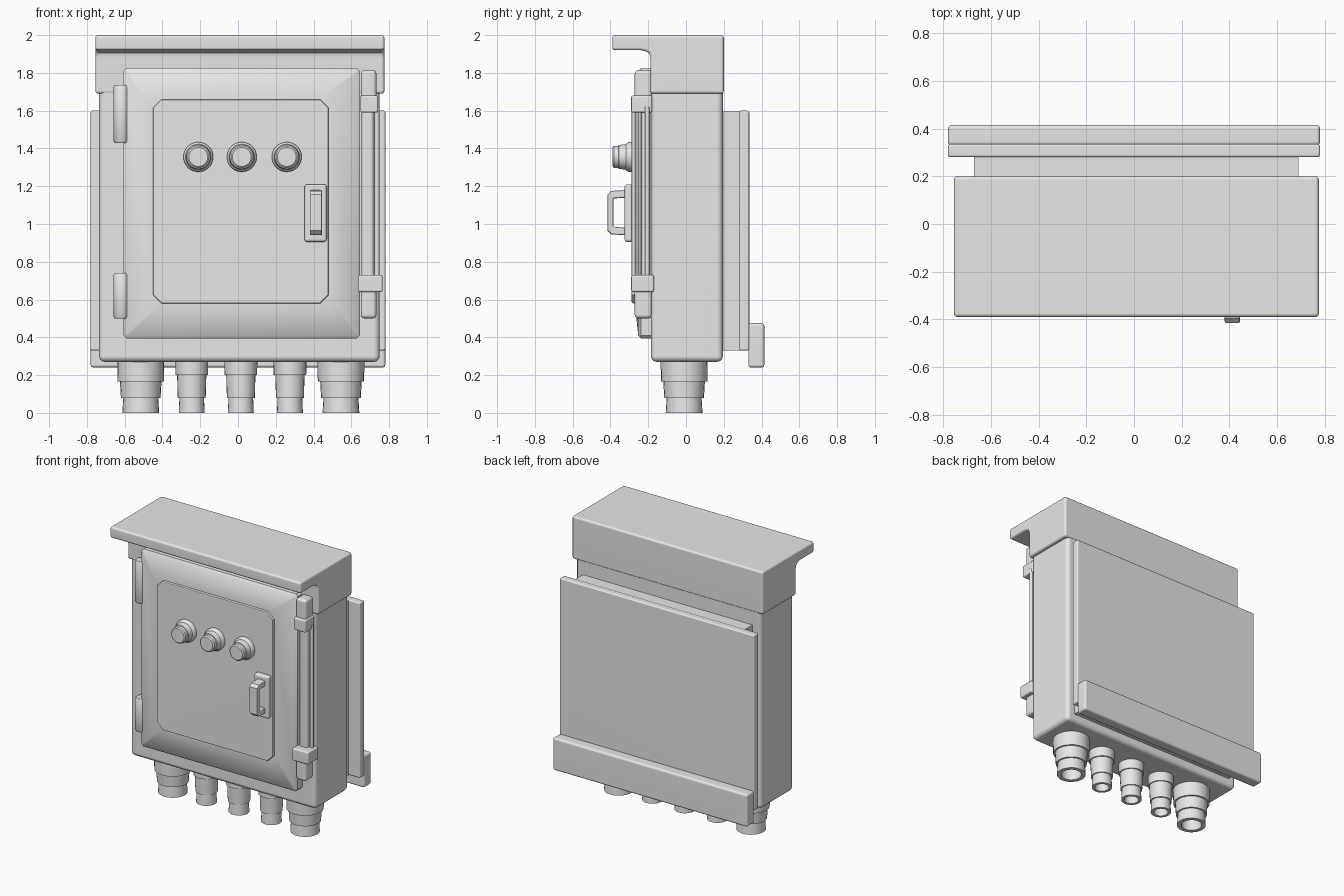
import bpy, bmesh, math
from mathutils import Matrix, Vector

if "Cube" in bpy.data.objects:
    bpy.data.objects.remove(bpy.data.objects["Cube"], do_unlink=True)

GREY = (0.8, 0.8, 0.8, 1)
mat = bpy.data.materials.new("light_grey")
mat.use_nodes = True
mat.diffuse_color = GREY
mat.node_tree.nodes["Principled BSDF"].inputs["Base Color"].default_value = GREY


def finish(name, bm, bevel=0.0, segments=3, limit=50):
    """Round the sharp edges, make the object and shade it."""
    bmesh.ops.recalc_face_normals(bm, faces=bm.faces[:])
    if bevel:
        edges = [e for e in bm.edges
                 if len(e.link_faces) == 2 and e.calc_face_angle() > math.radians(limit)]
        bmesh.ops.bevel(bm, geom=edges, offset=bevel, segments=segments,
                        profile=0.5, affect='EDGES', clamp_overlap=True)
    mesh = bpy.data.meshes.new(name)
    bm.to_mesh(mesh)
    bm.free()
    mesh.materials.append(mat)
    obj = bpy.data.objects.new(name, mesh)
    bpy.context.collection.objects.link(obj)
    bpy.ops.object.select_all(action='DESELECT')
    obj.select_set(True)
    bpy.context.view_layer.objects.active = obj
    bpy.ops.object.shade_smooth_by_angle(angle=math.radians(35))
    if bevel:
        normals = obj.modifiers.new("weighted_normals", 'WEIGHTED_NORMAL')
        normals.keep_sharp = True
    return obj


def box(name, xs, ys, zs, bevel=0.0, segments=3):
    bm = bmesh.new()
    bmesh.ops.create_cube(bm, size=1)
    for v in bm.verts:
        v.co = Vector([(r[0] + r[1]) / 2 + c * (r[1] - r[0])
                       for c, r in zip(v.co, (xs, ys, zs))])
    return finish(name, bm, bevel, segments)


def prism(name, outline, vector, bevel=0.0, segments=3):
    """Sweep a closed outline along a vector."""
    bm = bmesh.new()
    face = bm.faces.new([bm.verts.new(p) for p in outline])
    swept = bmesh.ops.extrude_face_region(bm, geom=[face], use_keep_orig=True)
    bmesh.ops.translate(bm, vec=vector,
                        verts=[g for g in swept["geom"] if isinstance(g, bmesh.types.BMVert)])
    return finish(name, bm, bevel, segments)


def lathe(name, profile, origin, axis='Z', sides=32):
    """Spin (radius, height) points; the end points close on the axis."""
    bm = bmesh.new()
    verts = [bm.verts.new((r, 0, h)) for r, h in profile]
    edges = [bm.edges.new(pair) for pair in zip(verts, verts[1:])]
    bmesh.ops.spin(bm, geom=verts + edges, cent=(0, 0, 0), axis=(0, 0, 1),
                   angle=math.tau, steps=sides)
    bmesh.ops.remove_doubles(bm, verts=bm.verts[:], dist=0.0001)
    if axis == 'Y':  # height points out of the front
        bmesh.ops.rotate(bm, verts=bm.verts[:], matrix=Matrix.Rotation(math.pi / 2, 3, 'X'))
    bmesh.ops.translate(bm, verts=bm.verts[:], vec=origin)
    return finish(name, bm)


def chamfered_rect(x0, x1, z0, z1, y, c):
    return [(x0 + c, y, z0), (x1 - c, y, z0), (x1, y, z0 + c), (x1, y, z1 - c),
            (x1 - c, y, z1), (x0 + c, y, z1), (x0, y, z1 - c), (x0, y, z0 + c)]


# Cabinet body
box("cabinet_body", (-0.735, 0.75), (-0.185, 0.195), (0.27, 1.95), 0.03)

# Rain hood with overhanging brim
hood = [(0.2, 1.69), (0.2, 2.0), (-0.39, 2.0), (-0.39, 1.92), (-0.24, 1.92),
        (-0.215, 1.915), (-0.195, 1.905), (-0.188, 1.88), (-0.188, 1.69)]
prism("rain_hood", [(-0.755, y, z) for y, z in hood], (1.53, 0, 0), 0.015)

# Door: slab whose front rises gently from the rim to the centre panel
bm = bmesh.new()
rings = [[bm.verts.new(p) for p in chamfered_rect(*r)] for r in (
    (-0.605, 0.645, 0.395, 1.825, -0.17, 0.015),
    (-0.605, 0.645, 0.395, 1.825, -0.238, 0.015),
    (-0.59, 0.63, 0.41, 1.81, -0.253, 0.012),
    (-0.46, 0.49, 0.57, 1.67, -0.27, 0.045))]
for a, b in zip(rings, rings[1:]):
    for i in range(8):
        j = (i + 1) % 8
        bm.faces.new((a[i], a[j], b[j], b[i]))
bm.faces.new(rings[0])
bm.faces.new(rings[-1])
finish("door", bm)
prism("door_panel", chamfered_rect(-0.45, 0.48, 0.58, 1.66, -0.26, 0.045),
      (0, -0.028, 0), 0.008, 2)

# Hinges
for label, z0, z1 in (("upper", 1.43, 1.735), ("lower", 0.5, 0.74)):
    lathe(label + "_hinge", [(0, z0), (0.036, z0), (0.042, z0 + 0.01),
                             (0.042, z1 - 0.01), (0.036, z1), (0, z1)],
          (-0.617, -0.225, 0), sides=20)

# Locking rod on the door's latch side, with two clamps
for label, z0, z1 in (("upper", 1.62, 1.815), ("lower", 0.5, 0.7)):
    box(label + "_rod_end", (0.65, 0.733), (-0.272, -0.18), (z0, z1), 0.02)
box("upper_rod_clamp", (0.648, 0.742), (-0.29, -0.18), (1.59, 1.68), 0.01)
box("lower_rod_clamp", (0.635, 0.765), (-0.29, -0.17), (0.64, 0.73), 0.01)
box("locking_bar", (0.655, 0.718), (-0.235, -0.18), (0.7, 1.62), 0.015)
lathe("locking_rod", [(0, 0.7), (0.013, 0.7), (0.013, 1.62), (0, 1.62)],
      (0.735, -0.205, 0), sides=12)

# Push buttons
for label, x in (("left", 0.258), ("middle", 0.02), ("right", -0.21)):
    lathe(label + "_button", [(0, 0), (0.079, 0), (0.079, 0.02), (0.072, 0.032),
                              (0.068, 0.034), (0.063, 0.072), (0.058, 0.074),
                              (0.058, 0.098), (0.05, 0.105), (0, 0.105)],
          (x, -0.284, 1.355), axis='Y')

# Handle: base plate and a bracket-shaped grip
box("handle_plate", (0.352, 0.47), (-0.325, -0.28), (0.905, 1.21), 0.015)
grip = [(-0.31, 0.94), (-0.395, 0.945), (-0.415, 0.965), (-0.415, 1.155), (-0.395, 1.175),
        (-0.31, 1.18), (-0.31, 1.14), (-0.385, 1.135), (-0.385, 0.985), (-0.31, 0.98)]
prism("handle_grip", [(0.38, y, z) for y, z in grip], (0.065, 0, 0), 0.008, 2)

# Cable glands under the body, hollow at the bottom
def gland(name, x, r, shoulder):
    lathe(name, [(0, 0.3), (r, 0.3), (r * 0.98, shoulder), (r * 0.88, shoulder),
                 (r * 0.84, 0.08), (r * 0.74, 0.08), (r * 0.78, 0), (r * 0.55, 0),
                 (r * 0.55, 0.1), (0, 0.1)], (x, -0.01, 0), sides=24)

for label, x in (("right", -0.515), ("left", 0.545)):
    gland(label + "_large_gland", x, 0.125, 0.165)
for label, x in (("right", -0.245), ("middle", 0.015), ("left", 0.275)):
    gland(label + "_small_gland", x, 0.088, 0.2)

# Rear mounting: spacer, panel and lower rail
box("rear_spacer", (-0.67, 0.69), (0.18, 0.3), (0.33, 1.595))
box("rear_panel", (-0.78, 0.78), (0.28, 0.335), (0.33, 1.6), 0.01)
box("rear_rail", (-0.78, 0.78), (0.33, 0.415), (0.24, 0.475), 0.015)
